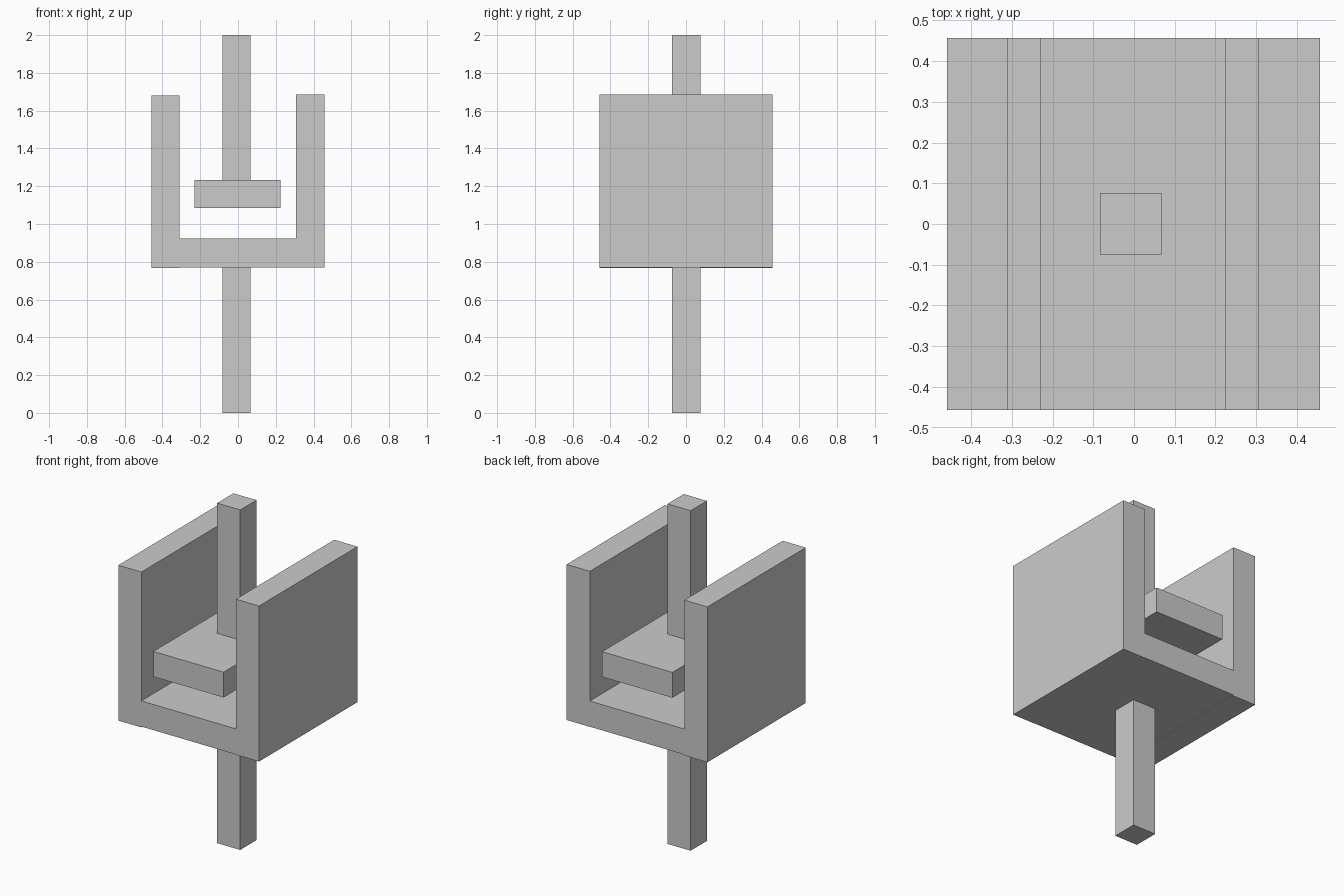
import bpy, bmesh
from mathutils import Vector

if "Cube" in bpy.data.objects:
    bpy.data.objects.remove(bpy.data.objects["Cube"])


def box(name, x, y, z):
    """Box from its (min, max) extents on each axis."""
    bm = bmesh.new()
    bmesh.ops.create_cube(bm, size=1)
    for v in bm.verts:
        v.co = Vector([(r[0] + r[1]) / 2 + c * (r[1] - r[0])
                       for c, r in zip(v.co, (x, y, z))])
    mesh = bpy.data.meshes.new(name)
    bm.to_mesh(mesh)
    bm.free()
    obj = bpy.data.objects.new(name, mesh)
    bpy.context.collection.objects.link(obj)
    return obj


DEPTH = (-0.457, 0.457)
POST_X, POST_Y = (-0.083, 0.067), (-0.075, 0.076)

# U-shaped bracket: floor and two side walls (left one sits slightly lower)
box("bracket_floor", (-0.309, 0.306), DEPTH, (0.771, 0.922))
box("left_wall", (-0.459, -0.309), DEPTH, (0.766, 1.680))
box("right_wall", (0.306, 0.457), DEPTH, (0.770, 1.685))

# Inner plate floating inside the bracket
box("inner_plate", (-0.231, 0.226), DEPTH, (1.085, 1.234))

# Posts: one below the bracket, one above the plate
box("lower_post", POST_X, POST_Y, (0.0, 0.771))
box("upper_post", POST_X, POST_Y, (1.234, 2.0))
